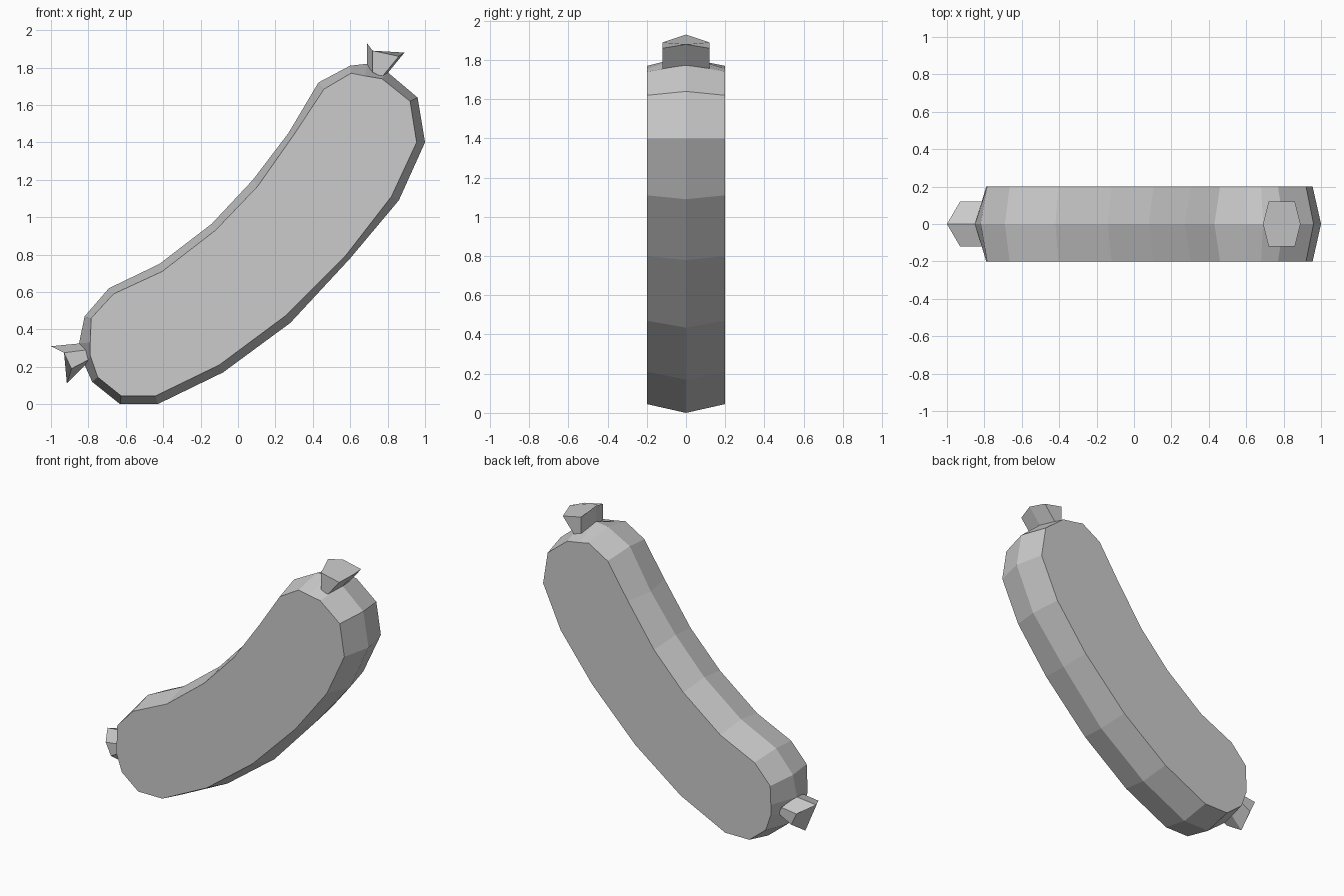
import bpy, bmesh


def make_object(name, rings):
    """Bridge closed rings of equal size and cap both ends."""
    bm = bmesh.new()
    loops = [[bm.verts.new(p) for p in ring] for ring in rings]
    n = len(loops[0])
    for a, b in zip(loops, loops[1:]):
        for i in range(n):
            j = (i + 1) % n
            bm.faces.new((a[i], a[j], b[j], b[i]))
    bm.faces.new(loops[0][::-1])
    bm.faces.new(loops[-1])
    bmesh.ops.recalc_face_normals(bm, faces=bm.faces)
    mesh = bpy.data.meshes.new(name)
    bm.to_mesh(mesh)
    bm.free()
    obj = bpy.data.objects.new(name, mesh)
    bpy.context.collection.objects.link(obj)
    return obj


# Curved body: centre ridge outline and the slightly smaller side outline (x, z)
ridge = [(-0.43, 0), (-0.63, 0), (-0.78, 0.12), (-0.82, 0.21), (-0.85, 0.325),
         (-0.82, 0.47), (-0.69, 0.62), (-0.42, 0.75), (-0.14, 0.965),
         (0.08, 1.20), (0.27, 1.45), (0.43, 1.72), (0.60, 1.81), (0.69, 1.82),
         (0.80, 1.775), (0.96, 1.64), (1.0, 1.40), (0.86, 1.09),
         (0.60, 0.78), (0.28, 0.435), (-0.08, 0.17)]
side = [(-0.44, 0.045), (-0.625, 0.045), (-0.75, 0.145), (-0.79, 0.26), (-0.79, 0.33),
        (-0.785, 0.46), (-0.665, 0.59), (-0.405, 0.71), (-0.12, 0.93),
        (0.105, 1.165), (0.305, 1.45), (0.46, 1.685), (0.605, 1.77), (0.68, 1.755),
        (0.77, 1.74), (0.92, 1.62), (0.955, 1.40), (0.82, 1.11),
        (0.58, 0.80), (0.25, 0.47), (-0.10, 0.21)]
make_object("body", [[(x, y, z) for x, z in outline]
                     for outline, y in ((side, -0.2), (ridge, 0), (side, 0.2))])


# Flared tied ends: six-sided, symmetric about y = 0
def hex_ring(a, b, c, d, w=0.12):
    return [(a[0], 0, a[1]), (b[0], w, b[1]), (c[0], w, c[1]),
            (d[0], 0, d[1]), (c[0], -w, c[1]), (b[0], -w, b[1])]


make_object("upper_tied_end", [
    hex_ring((0.69, 1.81), (0.72, 1.775), (0.77, 1.75), (0.80, 1.77)),
    hex_ring((0.69, 1.93), (0.72, 1.89), (0.86, 1.86), (0.89, 1.88))])
make_object("lower_tied_end", [
    hex_ring((-0.845, 0.325), (-0.815, 0.29), (-0.795, 0.24), (-0.815, 0.21)),
    hex_ring((-1.0, 0.31), (-0.93, 0.275), (-0.89, 0.19), (-0.915, 0.11))])
